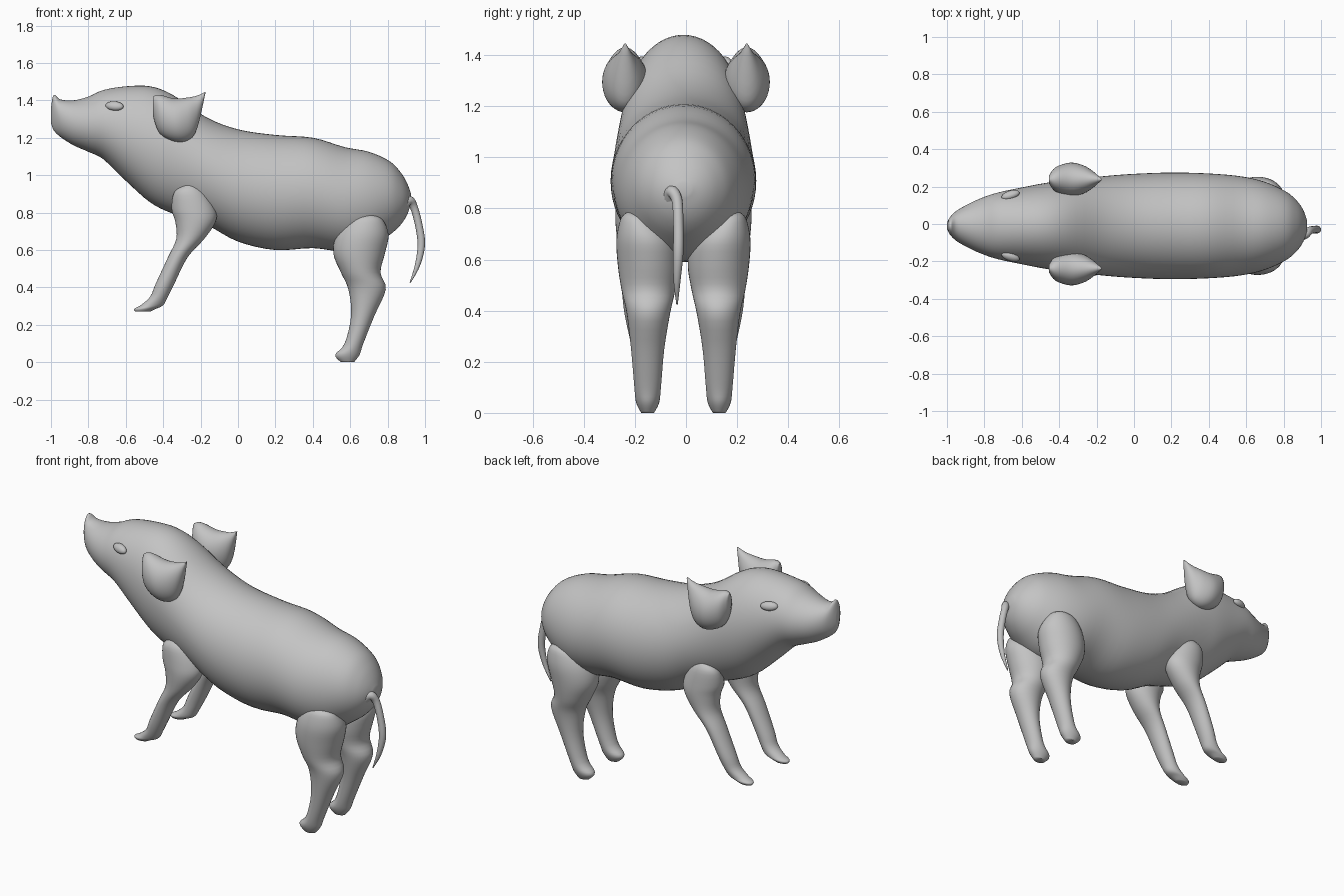
import bpy
import bmesh
import math
from mathutils import Vector, Matrix

# Remove the default cube only
default_cube = bpy.data.objects.get("Cube")
if default_cube:
    bpy.data.objects.remove(default_cube, do_unlink=True)

MIDLINE = -0.01   # the animal sits slightly off the centre line

# One plain skin colour for every part
skin = bpy.data.materials.new("plain_grey_skin")
skin.use_nodes = True
skin_colour = (0.55, 0.55, 0.55, 1)
skin.diffuse_color = skin_colour
shader = skin.node_tree.nodes["Principled BSDF"]
shader.inputs["Base Color"].default_value = skin_colour
shader.inputs["Roughness"].default_value = 0.7


def finish(name, bm, angle=60):
    """Turn a bmesh into a smooth shaded object with the skin colour."""
    bmesh.ops.recalc_face_normals(bm, faces=bm.faces[:])
    mesh = bpy.data.meshes.new(name)
    bm.to_mesh(mesh)
    bm.free()
    mesh.materials.append(skin)
    obj = bpy.data.objects.new(name, mesh)
    bpy.context.collection.objects.link(obj)
    bpy.ops.object.select_all(action="DESELECT")
    obj.select_set(True)
    bpy.context.view_layer.objects.active = obj
    bpy.ops.object.shade_smooth_by_angle(angle=math.radians(angle))
    return obj


def smooth_rows(rows, steps=4):
    """Pass a smooth curve through all rows of section values."""
    rows = [Vector(row) for row in rows]
    result = []
    for i in range(len(rows) - 1):
        before = rows[max(i - 1, 0)]
        start, end = rows[i], rows[i + 1]
        after = rows[min(i + 2, len(rows) - 1)]
        for step in range(steps):
            t = step / steps
            tangent_a = (end - before) / 2
            tangent_b = (after - start) / 2
            a = 2 * t**3 - 3 * t**2 + 1
            b = t**3 - 2 * t**2 + t
            c = t**3 - t**2
            result.append(start * a + tangent_a * b
                          + end * (1 - a) + tangent_b * c)
    result.append(rows[-1])
    return result


def loft(name, sections, sides=40, angle=60):
    """Skin elliptical sections given as (centre, axis_u, axis_v)."""
    bm = bmesh.new()
    rings = []
    for centre, axis_u, axis_v in sections:
        ring = []
        for k in range(sides):
            turn = math.tau * k / sides
            point = centre + axis_u * math.cos(turn) + axis_v * math.sin(turn)
            ring.append(bm.verts.new(point))
        rings.append(ring)
    for low, high in zip(rings, rings[1:]):
        for k in range(sides):
            n = (k + 1) % sides
            bm.faces.new((low[k], low[n], high[n], high[k]))
    bm.faces.new(rings[0])
    bm.faces.new(rings[-1])
    return finish(name, bm, angle)


def upright_sections(rows, y):
    """Rows of x, top z, bottom z, half width: sections across the x axis."""
    for x, top, bottom, width in smooth_rows(rows):
        yield (Vector((x, y, (top + bottom) / 2)),
               Vector((0, width, 0)),
               Vector((0, 0, (top - bottom) / 2)))


def level_sections(rows, side):
    """Rows of z, front x, back x, y, half width: sections across the z axis."""
    for z, front, back, y, width in smooth_rows(rows):
        yield (Vector(((front + back) / 2, MIDLINE + side * y, z)),
               Vector(((back - front) / 2, 0, 0)),
               Vector((0, width, 0)))


# Body and head in one piece, from snout to rump
body_rows = [
    (-1, 1.36, 1.28, .015),
    (-.985, 1.43, 1.24, .045),
    (-.95, 1.405, 1.205, .08),
    (-.88, 1.4, 1.16, .12),
    (-.8, 1.42, 1.125, .155),
    (-.72, 1.455, 1.085, .18),
    (-.6, 1.475, .97, .205),
    (-.47, 1.475, .855, .23),
    (-.35, 1.43, .795, .245),
    (-.17, 1.31, .735, .265),
    (0, 1.245, .645, .278),
    (.2, 1.215, .6, .285),
    (.4, 1.2, .61, .28),
    (.57, 1.15, .59, .265),
    (.7, 1.125, .61, .235),
    (.81, 1.075, .68, .185),
    (.87, 1.015, .735, .135),
    (.905, .955, .79, .085),
    (.925, .9, .85, .03),
]
loft("body", upright_sections(body_rows, MIDLINE), sides=56, angle=75)

front_leg_rows = [
    (.948, -.28, -.24, .215, .015),
    (.91, -.34, -.18, .2, .055),
    (.82, -.355, -.12, .175, .09),
    (.75, -.335, -.12, .178, .088),
    (.66, -.33, -.18, .18, .078),
    (.56, -.375, -.27, .182, .066),
    (.42, -.44, -.34, .18, .055),
    (.35, -.47, -.375, .175, .048),
    (.305, -.52, -.4, .17, .043),
    (.285, -.555, -.44, .17, .038),
    (.27, -.55, -.47, .17, .025),
]

hind_leg_rows = [
    (.785, .66, .73, .195, .025),
    (.76, .59, .775, .18, .065),
    (.68, .525, .805, .147, .115),
    (.58, .51, .785, .137, .12),
    (.48, .55, .762, .137, .105),
    (.39, .59, .79, .137, .085),
    (.25, .605, .73, .14, .065),
    (.1, .57, .67, .14, .052),
    (.04, .52, .65, .14, .045),
    (0, .55, .62, .14, .025),
]

# Pouch shaped ears with a point at the back
ear_rows = [
    (-.455, 1.42, 1.32, .02),
    (-.42, 1.43, 1.225, .065),
    (-.34, 1.41, 1.18, .09),
    (-.27, 1.415, 1.185, .075),
    (-.22, 1.425, 1.245, .045),
    (-.175, 1.445, 1.435, .005),
]

# Paired parts
for label, side in (("left", -1), ("right", 1)):
    loft("front_leg_" + label, level_sections(front_leg_rows, side))
    loft("hind_leg_" + label, level_sections(hind_leg_rows, side))
    loft("ear_" + label, upright_sections(ear_rows, side * .238))

    # Eye: a flattened ball lying against the cheek
    bm = bmesh.new()
    place = Matrix.Translation((-.66, MIDLINE + side * .165, 1.37))
    yaw = Matrix.Rotation(side * .25, 4, "Z")
    lean = Matrix.Rotation(side * .6, 4, "X")
    pitch = Matrix.Rotation(.1, 4, "Y")
    size = Matrix.Diagonal((.05, .022, .026, 1))
    bmesh.ops.create_uvsphere(bm, u_segments=24, v_segments=14, radius=1,
                              matrix=place @ yaw @ lean @ pitch @ size)
    finish("eye_" + label, bm)

# Tail: x, y, z and radius along a hanging curl
tail_rows = [
    (.87, -.065, .83, .035),
    (.915, -.055, .865, .025),
    (.94, -.035, .83, .021),
    (.965, -.03, .74, .02),
    (.98, -.03, .63, .02),
    (.96, -.035, .52, .014),
    (.92, -.035, .425, .003),
]
path = smooth_rows(tail_rows, steps=6)
tail_sections = []
for i, row in enumerate(path):
    ahead = path[min(i + 1, len(path) - 1)].xyz
    behind = path[max(i - 1, 0)].xyz
    along = (ahead - behind).normalized()
    across = along.cross(Vector((0, 1, 0))).normalized()
    tail_sections.append((row.xyz, across * row.w,
                          along.cross(across) * row.w))
loft("tail", tail_sections, sides=16)
